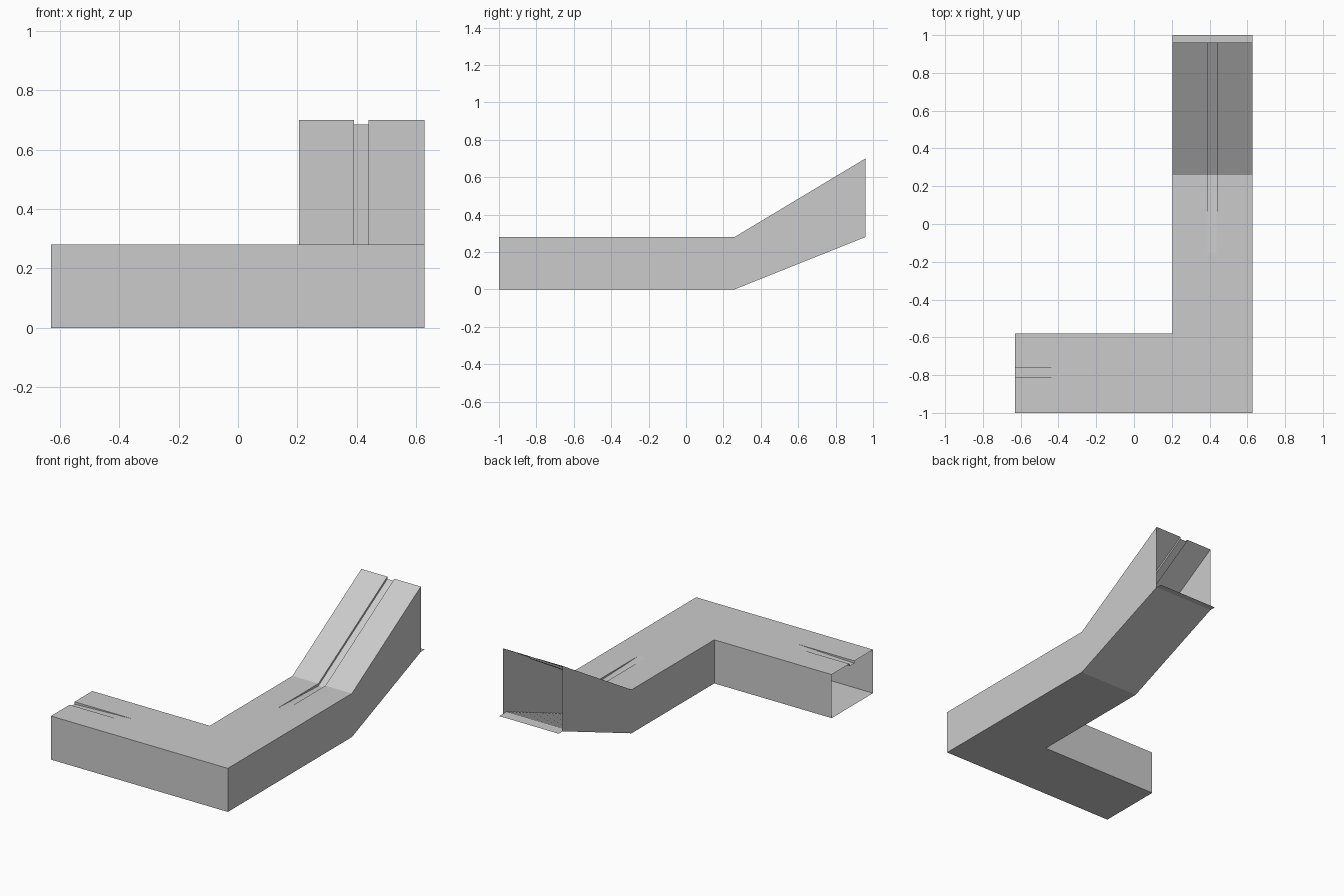
import bpy, bmesh

if "Cube" in bpy.data.objects:
    bpy.data.objects.remove(bpy.data.objects["Cube"])

# Main dimensions of the L-shaped covered passage
L, A, B = -0.63, 0.205, 0.628       # left end, inner corner x, outer x
F, C, R, E = -1.0, -0.58, 0.26, 0.96  # front y, inner corner y, ramp start, ramp end
H, RISE, TOP, G = 0.28, 0.28, 0.70, 0.015  # height, floor rise, roof end, groove depth

grey = bpy.data.materials.new("plain grey")
grey.diffuse_color = (0.6, 0.6, 0.6, 1)
grey.use_nodes = True
grey.node_tree.nodes["Principled BSDF"].inputs["Base Color"].default_value = grey.diffuse_color


def make(name, faces, recalc=False):
    """Object from a list of faces given as point lists."""
    bm = bmesh.new()
    for pts in faces:
        bm.faces.new([bm.verts.new(p) for p in pts])
    bmesh.ops.remove_doubles(bm, verts=bm.verts, dist=1e-5)
    bmesh.ops.dissolve_degenerate(bm, dist=1e-5, edges=bm.edges)
    if recalc:
        bmesh.ops.recalc_face_normals(bm, faces=bm.faces)
    me = bpy.data.meshes.new(name)
    bm.to_mesh(me)
    bm.free()
    me.materials.append(grey)
    ob = bpy.data.objects.new(name, me)
    bpy.context.collection.objects.link(ob)
    return ob


def grooved_roof(name, stations, t, place):
    """Roof strip with a shallow groove; stations are (distance, height, groove depth)."""
    rows = []
    for s, z, d in stations:
        prof = [(t[0], z), (t[1], z), (t[1], z - d), (t[2], z - d), (t[2], z), (t[3], z)]
        rows.append([place(s, u, h) for u, h in prof])
    faces = []
    for p, q in zip(rows, rows[1:]):
        for i in range(5):
            quad = [p[i], p[i + 1], q[i + 1], q[i]]
            flat = []
            for v in quad:
                if v not in flat:
                    flat.append(v)
            if len(flat) > 2:
                faces.append(flat)
    ob = make(name, faces)
    # roof faces look upwards
    bm = bmesh.new()
    bm.from_mesh(ob.data)
    bmesh.ops.reverse_faces(bm, faces=[f for f in bm.faces if f.normal.z < -1e-4])
    bm.to_mesh(ob.data)
    bm.free()


# Roofs: the groove fades out towards the corner
grooved_roof("side_arm_roof", [(L, H, G), (-0.22, H, 0), (A, H, 0)],
             (F, -0.81, -0.76, C), lambda s, u, z: (s, u, z))
grooved_roof("main_arm_roof", [(F, H, 0), (-0.15, H, 0), (R, H, G), (E, TOP, G)],
             (A, 0.39, 0.44, B), lambda s, u, z: (u, s, z))


# Walls
def wall(p, q):
    return [(*p, 0), (*q, 0), (*q, H), (*p, H)]


make("outer_walls", [
    wall((L, F), (B, F)), wall((B, F), (B, R)),
    [(B, R, 0), (B, E, RISE), (B, E, TOP), (B, R, H)]])
make("inner_walls", [
    wall((A, C), (L, C)), wall((A, R), (A, C)),
    [(A, E, RISE), (A, R, 0), (A, R, H), (A, E, TOP)]])

# Floor and sloping underside (facing down)
make("floor", [
    [(L, F, 0), (L, C, 0), (A, C, 0), (A, F, 0)],
    [(A, F, 0), (A, C, 0), (A, R, 0), (B, R, 0), (B, F, 0)],
    [(A, R, 0), (A, E, RISE), (B, E, RISE), (B, R, 0)]])

# Stairs inside the ramp, the last tread sticking out as a lip
n = 19
run, rise = (E - R) / n, RISE / n
steps = []
for k in range(n):
    y0, y1, z0, z1 = R + k * run, R + (k + 1) * run, k * rise, (k + 1) * rise
    if k == n - 1:
        y1 = 1.0
    steps.append([(A, y0, z0), (B, y0, z0), (B, y0, z1), (A, y0, z1)])
    steps.append([(A, y0, z1), (B, y0, z1), (B, y1, z1), (A, y1, z1)])
make("stairs", steps)
